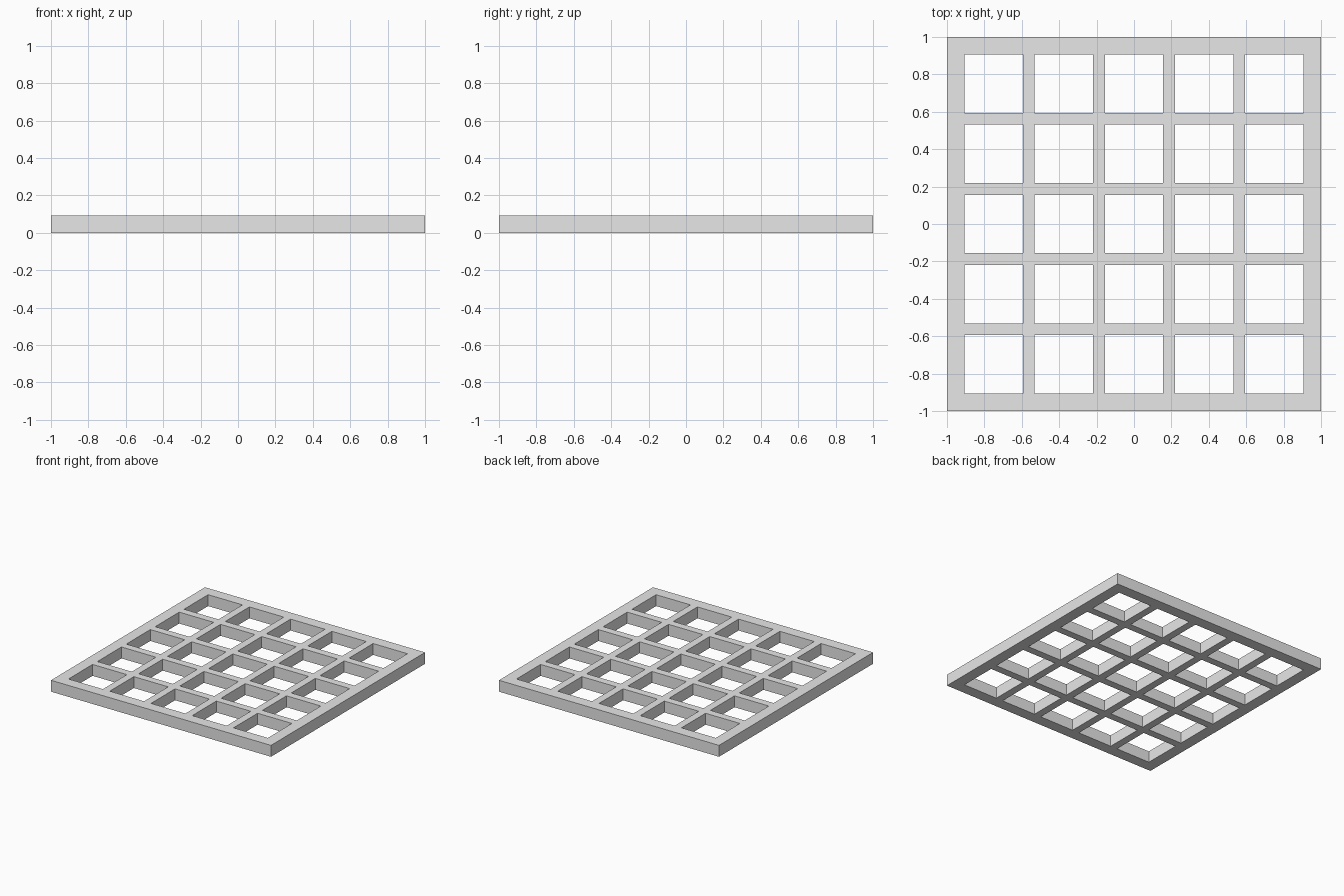
import bpy
import bmesh

cube = bpy.data.objects.get("Cube")
if cube:
    bpy.data.objects.remove(cube, do_unlink=True)

COUNT = 5          # openings per side
BORDER = 0.09375   # width of the outer frame
BAR = 0.0625       # width of the inner bars
OPENING = 0.3125   # width of each square opening
HEIGHT = 0.09375

grey = bpy.data.materials.new("light_grey")
grey.use_nodes = True
colour = (0.8, 0.8, 0.8, 1.0)
grey.diffuse_color = colour
grey.node_tree.nodes["Principled BSDF"].inputs["Base Color"].default_value = colour

# Grid lines: frame, opening, bar, opening, ... frame
lines = [-1.0, -1.0 + BORDER]
for i in range(COUNT):
    lines.append(lines[-1] + OPENING)
    lines.append(lines[-1] + (BAR if i < COUNT - 1 else BORDER))

# Flat lattice: every cell except those lying in an opening both ways
bm = bmesh.new()
verts = [[bm.verts.new((x, y, 0)) for x in lines] for y in lines]
cells = len(lines) - 1
for j in range(cells):
    for i in range(cells):
        if not (i % 2 and j % 2):
            bm.faces.new((verts[j][i], verts[j][i + 1],
                          verts[j + 1][i + 1], verts[j + 1][i]))

# Raise the lattice into a solid grate
raised = bmesh.ops.extrude_face_region(bm, geom=bm.faces[:])["geom"]
bmesh.ops.translate(bm, vec=(0, 0, HEIGHT),
                    verts=[g for g in raised if isinstance(g, bmesh.types.BMVert)])
bmesh.ops.recalc_face_normals(bm, faces=bm.faces[:])

mesh = bpy.data.meshes.new("lattice_grate")
bm.to_mesh(mesh)
bm.free()
mesh.materials.append(grey)
grate = bpy.data.objects.new("lattice_grate", mesh)
bpy.context.collection.objects.link(grate)
